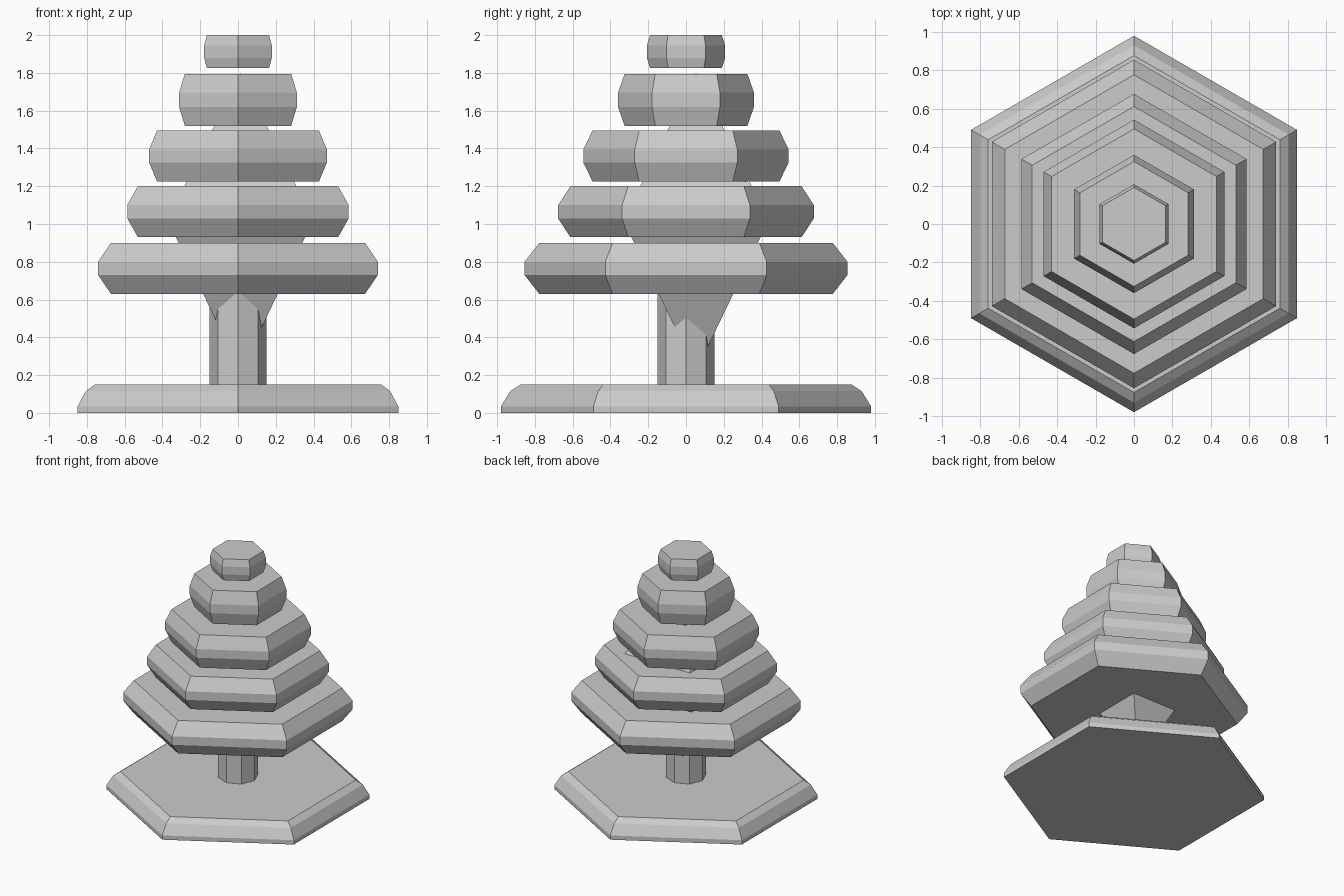
import bpy, bmesh, math

if "Cube" in bpy.data.objects:
    bpy.data.objects.remove(bpy.data.objects["Cube"])


def stack(name, sides, start, profile, centre=(0, 0), aspect=(1, 1)):
    """Flat-faced solid from (radius, z) rings; a zero radius makes a tip."""
    bm = bmesh.new()
    rings = []
    for r, z in profile:
        count = sides if r > 0 else 1
        rings.append([bm.verts.new((
            centre[0] + aspect[0] * r * math.cos(start + math.tau * i / sides),
            centre[1] + aspect[1] * r * math.sin(start + math.tau * i / sides),
            z)) for i in range(count)])
    for a, b in zip(rings, rings[1:]):
        for i in range(sides):
            j = (i + 1) % sides
            quad = [a[i % len(a)], a[j % len(a)], b[j % len(b)], b[i % len(b)]]
            bm.faces.new(list(dict.fromkeys(quad)))
    for ring in (rings[0], rings[-1]):
        if len(ring) > 1:
            bm.faces.new(ring)
    bmesh.ops.recalc_face_normals(bm, faces=bm.faces)
    mesh = bpy.data.meshes.new(name)
    bm.to_mesh(mesh)
    bm.free()
    obj = bpy.data.objects.new(name, mesh)
    bpy.context.collection.objects.link(obj)
    return obj


HEX = math.radians(30)

# Hexagonal base with a rounded upper rim
stack("base", 6, HEX, [(0.98, 0), (0.98, 0.035), (0.93, 0.115), (0.877, 0.15)])

# Octagonal trunk
stack("trunk", 8, 0, [(0.15, 0.15), (0.15, 0.66)])

# Foliage tiers: bottom, top, belt radius, cap radius, chamfer height
tiers = [
    (0.63, 0.90, 0.855, 0.777, 0.10),
    (0.93, 1.20, 0.677, 0.612, 0.10),
    (1.225, 1.495, 0.543, 0.495, 0.10),
    (1.52, 1.795, 0.36, 0.325, 0.10),
    (1.825, 2.00, 0.207, 0.19, 0.055),
]
for n, (z0, z1, belt, cap, ch) in enumerate(tiers, 1):
    stack(f"foliage_tier_{n}", 6, HEX,
          [(cap, z0), (belt, z0 + ch), (belt, z1 - ch), (cap, z1)])

# Slightly off-centre square double pyramid holding the tiers together
stack("foliage_core", 4, math.radians(45),
      [(0, 0.22), (0.385 * math.sqrt(2), 1.02), (0, 1.80)],
      centre=(0.013, 0.053))
